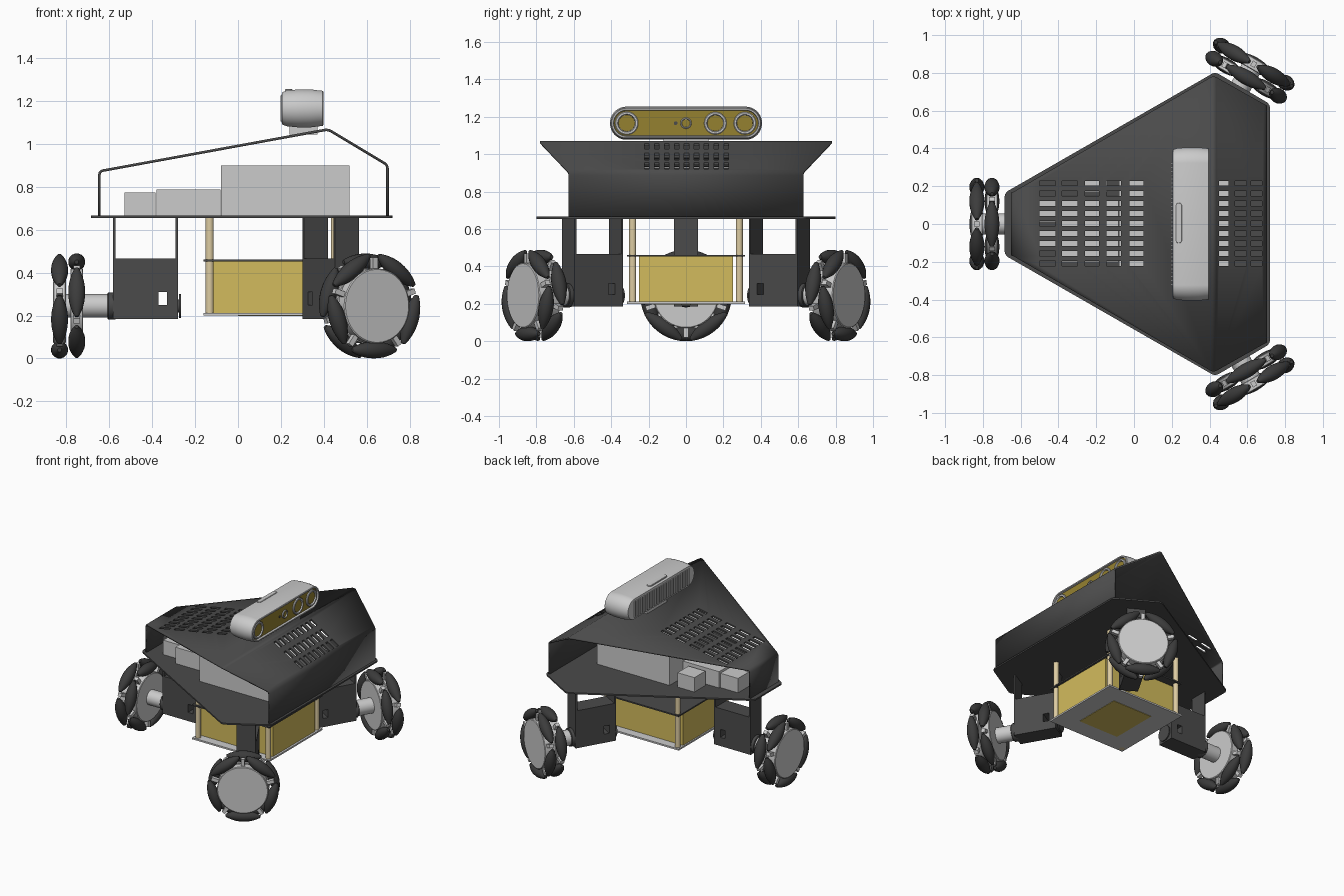
import bpy, bmesh
from math import pi, sin, cos, sqrt, radians
from mathutils import Matrix, Vector

if "Cube" in bpy.data.objects:
    bpy.data.objects.remove(bpy.data.objects["Cube"])

T = lambda x, y, z: Matrix.Translation((x, y, z))
R = lambda a, ax: Matrix.Rotation(a, 4, ax)


def material(name, rgb):
    m = bpy.data.materials.new(name)
    m.diffuse_color = (*rgb, 1)
    m.use_nodes = True
    m.node_tree.nodes["Principled BSDF"].inputs["Base Color"].default_value = m.diffuse_color
    return m


DARK = material("dark", (0.07, 0.07, 0.07))
RUBBER = material("rubber", (0.045, 0.045, 0.045))
GOLD = material("gold", (0.65, 0.5, 0.11))
TAN = material("tan", (0.72, 0.6, 0.36))
OLIVE = material("olive", (0.3, 0.22, 0.03))


def make(name, bm, mat=None, smooth=True):
    bmesh.ops.recalc_face_normals(bm, faces=bm.faces)
    me = bpy.data.meshes.new(name)
    bm.to_mesh(me)
    bm.free()
    if mat:
        me.materials.append(mat)
    ob = bpy.data.objects.new(name, me)
    bpy.context.collection.objects.link(ob)
    if smooth:
        bpy.context.view_layer.objects.active = ob
        bpy.ops.object.select_all(action='DESELECT')
        ob.select_set(True)
        bpy.ops.object.shade_smooth_by_angle(angle=radians(35))
    return ob


def box(bm, x0, x1, y0, y1, z0, z1):
    m = T((x0 + x1) / 2, (y0 + y1) / 2, (z0 + z1) / 2) @ Matrix.Diagonal((x1 - x0, y1 - y0, z1 - z0, 1))
    bmesh.ops.create_cube(bm, size=1, matrix=m)


def boxes(name, dims, mat=None):
    bm = bmesh.new()
    for d in dims:
        box(bm, *d)
    return make(name, bm, mat, False)


def loft(bm, rings, M, L=0, n=32):
    """Rings of (position along x, radius); L stretches them into a slot shape along y."""
    loops = []
    for a, r in rings:
        ths = [(k + 0.5) * 2 * pi / n for k in range(n)]
        loops.append([bm.verts.new(M @ Vector((a, r * cos(t) + (L if cos(t) > 0 else -L), r * sin(t)))) for t in ths])
    for A, B in zip(loops, loops[1:]):
        for k in range(n):
            bm.faces.new((A[k], A[(k + 1) % n], B[(k + 1) % n], B[k]))
    bm.faces.new(loops[0])
    bm.faces.new(loops[-1])


def lofts(name, items, mat=None):
    bm = bmesh.new()
    for it in items:
        loft(bm, *it)
    return make(name, bm, mat)


# ---- one drive arm (left), later copied around the centre ----
ZW, RW, RC = 0.245, 0.245, 0.205
ROWS = [(-0.832, 36), (-0.752, 0)]
bar = [-0.118 + 0.236 * i / 10 for i in range(11)]
prof = [(t, sqrt(RW * RW - t * t) - RC) for t in bar]
axle = T(0, 0, ZW)

rollers = lofts("wheel_rollers", [
    (prof, T(x, 0, ZW) @ R(radians(a0 + 72 * i), 'X') @ T(0, 0, RC) @ R(pi / 2, 'Z'), 0, 16)
    for x, a0 in ROWS for i in range(5)], RUBBER)

bm = bmesh.new()
for x, a0 in ROWS:
    loft(bm, [(x - 0.03, 0.17), (x - 0.026, 0.175), (x + 0.026, 0.175), (x + 0.03, 0.17)], axle, 0, 48)
    for i in range(5):
        m = T(x, 0, ZW) @ R(radians(a0 + 36 + 72 * i), 'X') @ T(0, 0, 0.19) @ Matrix.Diagonal((0.03, 0.025, 0.07, 1))
        bmesh.ops.create_cube(bm, size=1, matrix=m)
hub = make("wheel_hub", bm)

shaft = lofts("wheel_shaft", [([(-0.84, 0.055), (-0.6, 0.055)], axle)])
flanges = lofts("servo_flanges", [
    ([(-0.608, 0.06), (-0.604, 0.064), (-0.575, 0.064), (-0.565, 0.06)], axle),
    ([(-0.285, 0.03), (-0.274, 0.03), (-0.274, 0.057), (-0.265, 0.057)], axle)], DARK)
# Servo case around a through window
w = 0.065
servo = boxes("servo_case", [
    (-0.57, -0.37, -w, w, 0.185, 0.455), (-0.33, -0.29, -w, w, 0.185, 0.455),
    (-0.37, -0.33, -w, w, 0.185, 0.25), (-0.37, -0.33, -w, w, 0.31, 0.455)], DARK)
bracket = boxes("servo_bracket", [
    (-0.582, -0.57, -w, w, 0.185, 0.656), (-0.292, -0.28, -w, w, 0.185, 0.656),
    (-0.582, -0.28, -w, w, 0.455, 0.466)], DARK)
CX = 0.145
for ob in (rollers, hub, shaft, flanges, servo, bracket):
    base = ob.name
    ob.name = "left_" + base
    for k, side in ((1, "front_right_"), (2, "back_right_")):
        c = ob.copy()
        c.name = side + base
        c.matrix_world = T(CX, 0, 0) @ R(k * 2 * pi / 3, 'Z') @ T(-CX, 0, 0)
        bpy.context.collection.objects.link(c)

# ---- base plate ----
bm = bmesh.new()
half = [(-0.685, 0.165), (0.43, 0.805), (0.72, 0.635)]
pts = half + [(x, -y) for x, y in reversed(half)]
f = bm.faces.new([bm.verts.new((x, y, 0.655)) for x, y in pts])
bmesh.ops.bevel(bm, geom=bm.verts[:], offset=0.02, segments=3, profile=0.5, affect='VERTICES')
ext = bmesh.ops.extrude_face_region(bm, geom=bm.faces[:])
bmesh.ops.translate(bm, vec=(0, 0, 0.011), verts=[v for v in ext["geom"] if isinstance(v, bmesh.types.BMVert)])
make("base_plate", bm, DARK)

# ---- folded sheet cover, open at the sides, with vent slots ----
bm = bmesh.new()
fold = [(-0.646, 0.165, 0.664), (-0.646, 0.165, 0.873), (0.42, 0.785, 1.068), (0.697, 0.628, 0.902), (0.697, 0.628, 0.664)]
rows = [(bm.verts.new((x, -y, z)), bm.verts.new((x, y, z))) for x, y, z in fold]
for (a, b), (c, d) in zip(rows, rows[1:]):
    bm.faces.new((a, c, d, b))
edges = [bm.edges.get(r) for r in rows[1:-1]]
bmesh.ops.bevel(bm, geom=edges, offset=0.015, segments=3, profile=0.5, affect='EDGES')
cover = make("cover", bm, DARK)
cols = [(-0.5, -0.415), (-0.38, -0.3), (-0.26, -0.185), (-0.145, -0.07), (-0.025, 0.05),
        (0.45, 0.5), (0.535, 0.595), (0.62, 0.677)]
cut = boxes("vent_cutter", [(a, b, y - 0.0125, y + 0.0125, 0.8, 1.3)
                            for a, b in cols for y in [0.003 + 0.053 * i for i in range(-4, 5)]])
cut.hide_render = True
cut.hide_viewport = False
cut.display_type = 'WIRE'
s = cover.modifiers.new("thickness", 'SOLIDIFY')
s.thickness, s.offset = 0.012, 0
b = cover.modifiers.new("vents", 'BOOLEAN')
b.operation, b.object, b.solver = 'DIFFERENCE', cut, 'EXACT'

# ---- electronics on the plate ----
z = 0.666
boxes("computer_box", [(-0.08, 0.52, -0.34, 0.31, z, 0.9)])
boxes("controller_box", [(-0.38, -0.082, -0.2, 0.15, z, 0.788)])
boxes("small_modules", [(-0.53, -0.385, 0.01, 0.14, z, 0.774), (-0.53, -0.385, -0.13, -0.02, z, 0.774),
                        (-0.28, -0.14, 0.17, 0.3, z, 0.774)])

# ---- battery hung on standoffs ----
boxes("battery", [(-0.15, 0.465, -0.25, 0.25, 0.212, 0.452)], GOLD)
boxes("battery_top_plate", [(-0.16, 0.48, -0.315, 0.315, 0.452, 0.462)], DARK)
boxes("battery_tray", [(-0.16, 0.48, -0.315, 0.315, 0.2, 0.212)])
boxes("battery_window", [(0.0, 0.33, -0.18, 0.18, 0.197, 0.205)], GOLD)
lofts("standoffs", [([(0.2, 0.019), (0.656, 0.019)], T(x, y, 0) @ R(-pi / 2, 'Y'), 0, 16)
                    for x in (-0.132, 0.452) for y in (-0.285, 0.285)], TAN)

# ---- depth camera ----
CZ, L = 1.166, 0.318
cam = T(0, 0, CZ)
lofts("camera_body", [([(0.203, 0.06), (0.206, 0.075), (0.225, 0.083), (0.28, 0.0885), (0.34, 0.0885), (0.375, 0.084),
                        (0.395, 0.082), (0.398, 0.078), (0.398, 0.07), (0.382, 0.067)], cam, L, 48)])
lofts("camera_face", [([(0.37, 0.067), (0.385, 0.067)], cam, L, 48)], OLIVE)
lenses = [(-0.317, 0.062), (0.0, 0.03), (0.157, 0.06), (0.315, 0.06)]
lofts("lens_rings", [([(0.38, r), (0.393, r), (0.396, r - 0.004), (0.396, r * 0.78), (0.386, r * 0.72)],
                      T(0, y, CZ)) for y, r in lenses])
lofts("lens_glass", [([(0.38, r * 0.72), (0.388, r * 0.7)], T(0, y, CZ)) for y, r in lenses], OLIVE)
lofts("face_dot", [([(0.38, 0.01), (0.388, 0.01)], T(0, -0.055, CZ), 0, 16)], DARK)
boxes("camera_foot", [(0.24, 0.37, -0.12, 0.12, 1.045, 1.1)])
boxes("cooling_ribs", [(0.197, 0.215, y - 0.005, y + 0.005, CZ - 0.06, CZ + 0.06)
                       for y in [-0.32 + 0.64 * i / 31 for i in range(32)]])
lofts("camera_top_button", [([(1.24, 0.017), (1.254, 0.017), (1.256, 0.015)],
                             T(0.237, 0.005, 0) @ R(-pi / 2, 'Y'), 0.09, 24)])
